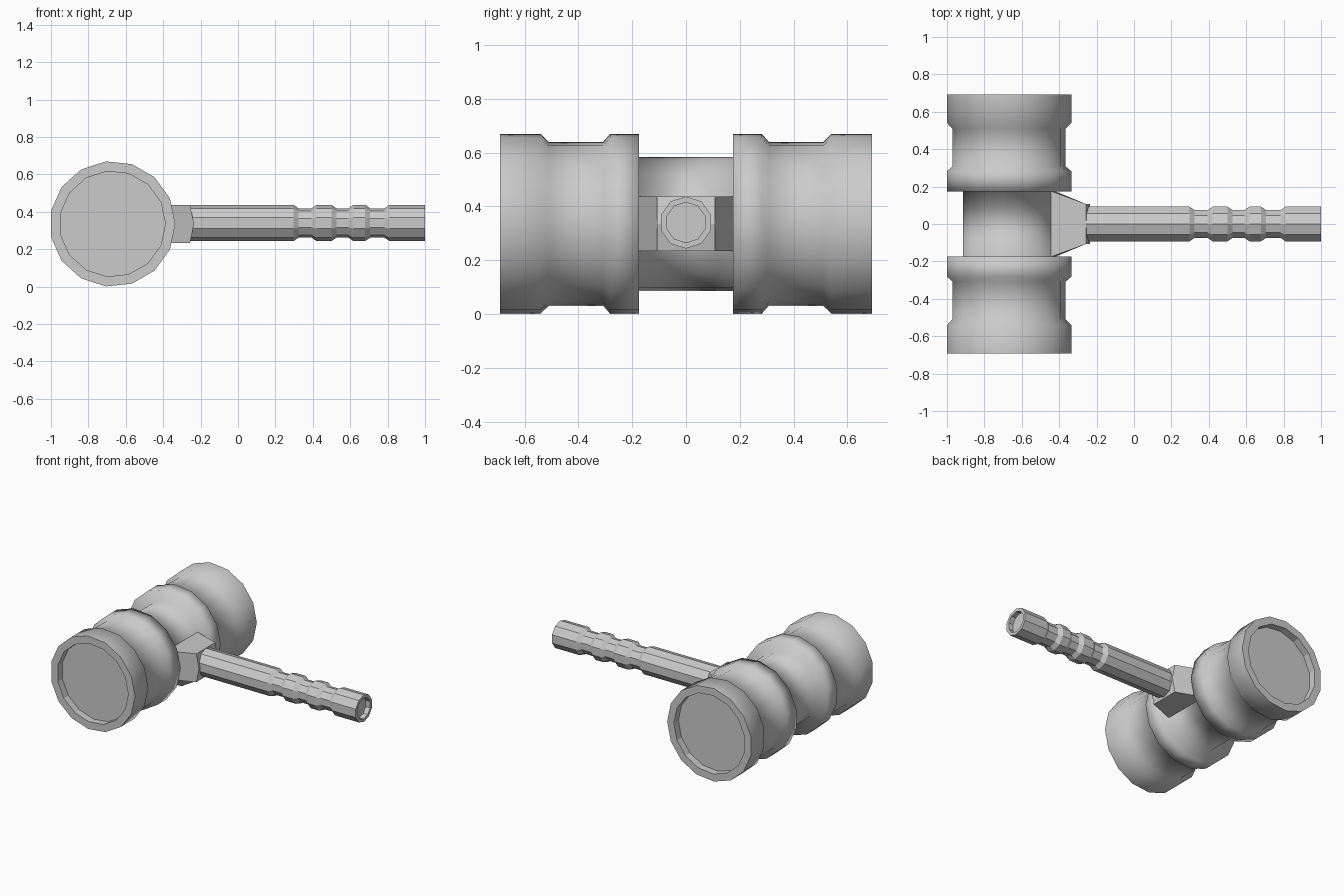
import bpy, bmesh
from math import sin, cos, pi
from mathutils import Vector

if "Cube" in bpy.data.objects:
    bpy.data.objects.remove(bpy.data.objects["Cube"])

HEAD_X, HEAD_Z = -0.671, 0.335


def lathe(name, profile, sides, origin, axis, ref, flat=(), start=0.0, all_flat=False):
    """Revolve (distance, radius) points round an axis; close both ends."""
    axis, ref, origin = Vector(axis), Vector(ref), Vector(origin)
    side = axis.cross(ref)
    bm = bmesh.new()
    rings = []
    for d, r in profile:
        rings.append([bm.verts.new(origin + axis * d + r * (
            ref * cos(start + 2 * pi * i / sides) + side * sin(start + 2 * pi * i / sides)))
            for i in range(sides)])
    for k in range(len(rings) - 1):
        a, b = rings[k], rings[k + 1]
        for i in range(sides):
            j = (i + 1) % sides
            f = bm.faces.new((a[i], a[j], b[j], b[i]))
            f.smooth = not (all_flat or k in flat)
    bm.faces.new(rings[0])
    bm.faces.new(rings[-1])
    return finish(name, bm)


def finish(name, bm):
    bmesh.ops.recalc_face_normals(bm, faces=bm.faces)
    mesh = bpy.data.meshes.new(name)
    bm.to_mesh(mesh)
    bm.free()
    ob = bpy.data.objects.new(name, mesh)
    bpy.context.collection.objects.link(ob)
    return ob


# Mallet head: 15-sided barrel with grooves, narrow waist and recessed ends
half = [(0.175, 0.25), (0.175, 0.336), (0.282, 0.336), (0.308, 0.306),
        (0.51, 0.306), (0.54, 0.336), (0.692, 0.336), (0.692, 0.283), (0.64, 0.283)]
profile = [(-d, r) for d, r in reversed(half)] + half
n = len(profile)
lathe("mallet_head", profile, 15, (HEAD_X, 0, HEAD_Z), (0, 1, 0), (1, 0, 0),
      flat=(0, 1, n - 3, n - 2))

# Collar: two waist facets pulled outwards and tapered
bm = bmesh.new()
rings = []
for dx, w in ((0.0, 0.175), (0.186, 0.107)):
    rings.append([[bm.verts.new((HEAD_X + dx + 0.25 * cos(a), y, HEAD_Z + 0.25 * sin(a)))
                   for a in (-2 * pi / 15, 0, 2 * pi / 15)] for y in (-w, w)])
for (l, r) in rings:
    for k in range(2):
        bm.faces.new((l[k], l[k + 1], r[k + 1], r[k]))
for s in range(2):
    a, b = rings[0][s], rings[1][s]
    bm.faces.new((a[0], a[1], a[2], b[2], b[1], b[0]))
for k in (0, 2):
    bm.faces.new((rings[0][0][k], rings[0][1][k], rings[1][1][k], rings[1][0][k]))
finish("handle_collar", bm)

# Handle: 10-sided rod with three finger grooves and a recessed end
R, G = 0.097, 0.078
profile = [(-0.26, R)]
for a, b in ((0.297, 0.42), (0.50, 0.617), (0.68, 0.81)):
    profile += [(a, R), (a + 0.027, G), (b - 0.027, G), (b, R)]
profile += [(1.0, R), (1.0, 0.075), (0.965, 0.075)]
lathe("handle", profile, 10, (0, 0, 0.34), (1, 0, 0), (0, 0, 1), all_flat=True)
